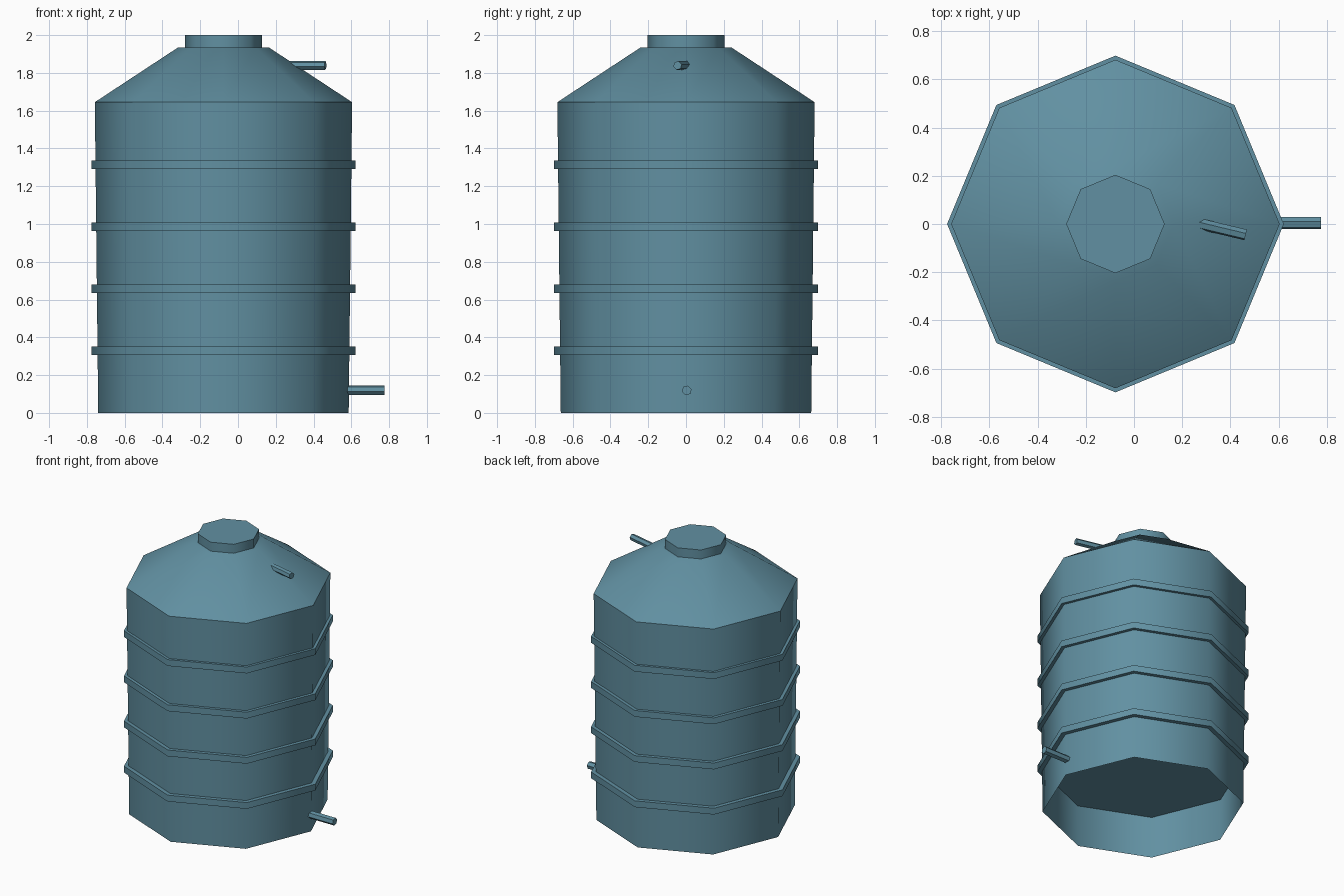
import bpy, bmesh, math
from mathutils import Vector

if "Cube" in bpy.data.objects:
    bpy.data.objects.remove(bpy.data.objects["Cube"])

CX = -0.077   # tank axis; the outlet pipe shifts it off centre
SIDES = 8

mat = bpy.data.materials.new("tank_blue")
mat.diffuse_color = (0.12, 0.28, 0.36, 1)
mat.use_nodes = True
mat.node_tree.nodes["Principled BSDF"].inputs["Base Color"].default_value = mat.diffuse_color


def finish(name, bm, smooth_angle=None):
    me = bpy.data.meshes.new(name)
    bm.to_mesh(me)
    bm.free()
    ob = bpy.data.objects.new(name, me)
    bpy.context.collection.objects.link(ob)
    me.materials.append(mat)
    if smooth_angle:
        bpy.ops.object.select_all(action='DESELECT')
        ob.select_set(True)
        bpy.context.view_layer.objects.active = ob
        bpy.ops.object.shade_smooth_by_angle(angle=math.radians(smooth_angle))
    return ob


def octagon_shell(name, r0, z0, r1, z1, bottom=True, top=True):
    """Eight-sided tapered shell around the tank axis."""
    bm = bmesh.new()
    lo, hi = [[bm.verts.new((CX + r * math.cos(a), r * math.sin(a), z))
               for a in (2 * math.pi * i / SIDES for i in range(SIDES))]
              for r, z in ((r0, z0), (r1, z1))]
    for i in range(SIDES):
        j = (i + 1) % SIDES
        bm.faces.new((lo[i], lo[j], hi[j], hi[i]))
    if bottom:
        bm.faces.new(lo[::-1])
    if top:
        bm.faces.new(hi)
    return finish(name, bm, 50)


def pipe(name, start, end, radius, roll):
    """Six-sided pipe between two points."""
    start, end = Vector(start), Vector(end)
    axis = (end - start).normalized()
    side = Vector((0, 0, 1)).cross(axis).normalized()
    up = axis.cross(side)
    bm = bmesh.new()
    rings = []
    for p in (start, end):
        rings.append([bm.verts.new(p + radius * (math.cos(a) * up + math.sin(a) * side))
                      for a in (roll + math.pi * i / 3 for i in range(6))])
    a, b = rings
    for i in range(6):
        j = (i + 1) % 6
        bm.faces.new((a[i], a[j], b[j], b[i]))
    bm.faces.new(a[::-1])
    bm.faces.new(b)
    bmesh.ops.recalc_face_normals(bm, faces=bm.faces)
    return finish(name, bm)


# Wall, open underneath
octagon_shell("tank_wall", 0.663, 0.0, 0.681, 1.645, bottom=False, top=False)
# Conical roof with a flat top
octagon_shell("tank_roof", 0.681, 1.645, 0.24, 1.935, bottom=False)
# Hatch lid
octagon_shell("hatch_lid", 0.204, 1.935, 0.204, 2.0)
# Solid bands; the lowest one closes the tank from below
for i in range(4):
    z = 0.329 + i * 0.328
    octagon_shell(f"band_{i + 1}", 0.698, z - 0.023, 0.698, z + 0.023)

# Outlet near the ground and overflow on the roof
pipe("outlet_pipe", (0.575, 0.004, 0.119), (0.775, 0.004, 0.119), 0.0265, math.radians(15))
pipe("overflow_pipe", (0.262, 0.003, 1.839), (0.463, -0.045, 1.839), 0.0235, math.radians(15))
